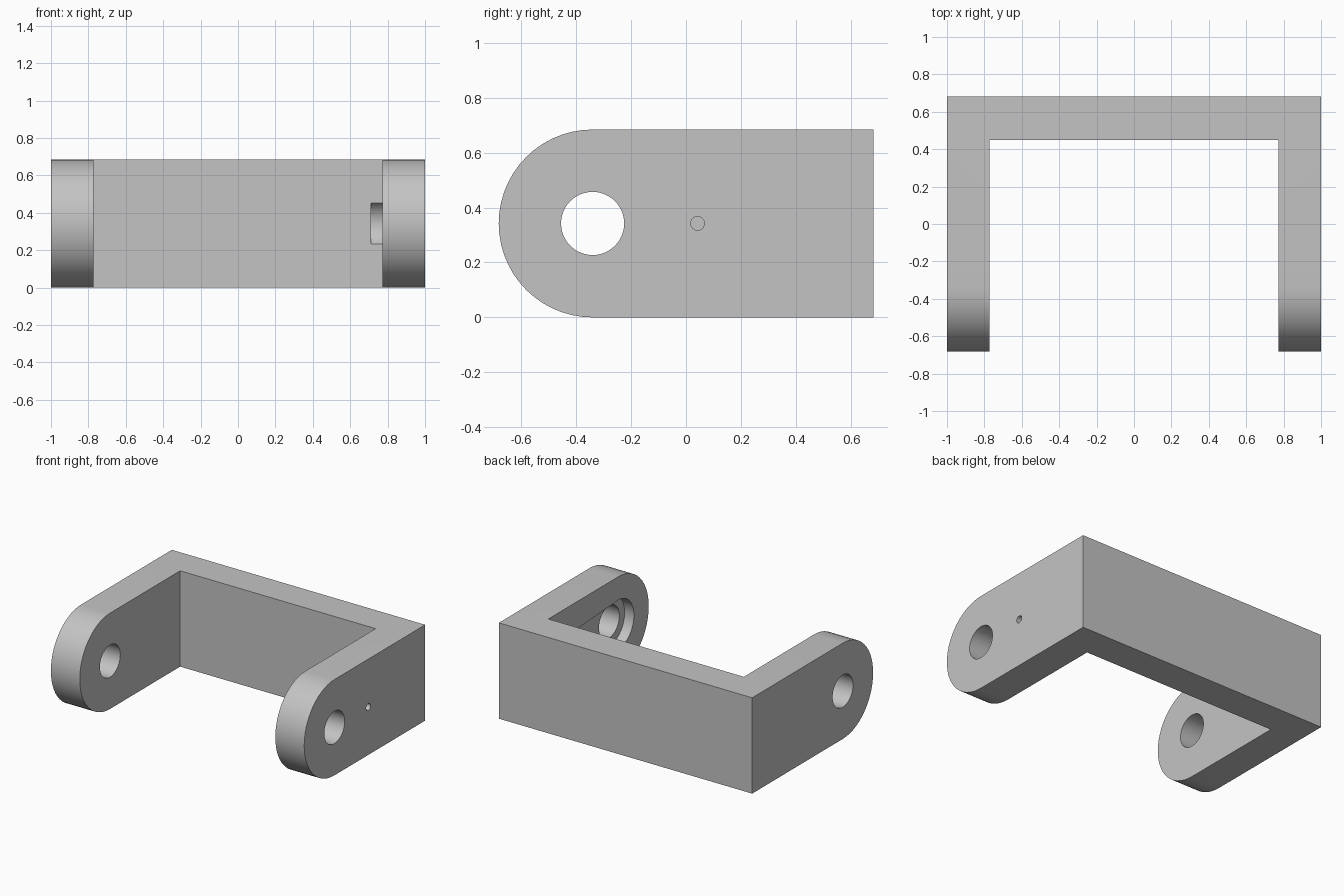
import bpy
import bmesh
from math import sin, cos, pi, acos

cube = bpy.data.objects.get("Cube")
if cube:
    bpy.data.objects.remove(cube, do_unlink=True)

DEPTH = 0.682     # half depth
R = 0.342         # arm end radius and pivot height
PIVOT_Y = -0.34
INNER_X = 0.772   # inner face of the arms
WALL_Y = 0.45     # inner face of the back wall

grey = bpy.data.materials.new("plain_grey")
grey.use_nodes = True
colour = (0.55, 0.55, 0.55, 1)
grey.diffuse_color = colour
grey.node_tree.nodes["Principled BSDF"].inputs["Base Color"].default_value = colour


def arc(y, z, r, start, end, steps):
    """Points of an arc in the YZ plane."""
    angles = [start + (end - start) * i / steps for i in range(steps + 1)]
    return [(y + r * cos(a), z + r * sin(a)) for a in angles]


def prism(name, outline, x0, x1):
    """Extrude a YZ outline along X."""
    bm = bmesh.new()
    face = bm.faces.new([bm.verts.new((x0, y, z)) for y, z in outline])
    moved = bmesh.ops.extrude_face_region(bm, geom=[face])["geom"]
    verts = [v for v in moved if isinstance(v, bmesh.types.BMVert)]
    bmesh.ops.translate(bm, verts=verts, vec=(x1 - x0, 0, 0))
    bmesh.ops.recalc_face_normals(bm, faces=bm.faces)
    mesh = bpy.data.meshes.new(name)
    bm.to_mesh(mesh)
    bm.free()
    mesh.materials.append(grey)
    obj = bpy.data.objects.new(name, mesh)
    bpy.context.collection.objects.link(obj)
    return obj


def cut(target, cutter):
    """Subtract a cutter and discard it."""
    cutter.hide_render = True
    bpy.context.view_layer.objects.active = target
    mod = target.modifiers.new("cut", "BOOLEAN")
    mod.operation = "DIFFERENCE"
    mod.solver = "EXACT"
    mod.object = cutter
    bpy.ops.object.modifier_apply(modifier=mod.name)
    bpy.data.objects.remove(cutter, do_unlink=True)


# Body: rounded front, square back
outline = arc(PIVOT_Y, R, R, pi / 2, 3 * pi / 2, 28)
outline += [(DEPTH, 0), (DEPTH, 2 * R)]
bracket = prism("clevis_bracket", outline, -1, 1)

# Opening between the two arms
cut(bracket, prism("arm_gap", [(-1, -1), (WALL_Y, -1), (WALL_Y, 1), (-1, 1)],
                   -INNER_X, INNER_X))

# Tapered lever pocket on the inside of the left arm, running into the wall
BIG, SMALL, TIP_Y = 0.175, 0.13, 0.38
tangent = acos((BIG - SMALL) / (TIP_Y - PIVOT_Y))
pocket = arc(PIVOT_Y, R, BIG, tangent, 2 * pi - tangent, 32)
pocket += arc(TIP_Y, R, SMALL, -tangent, tangent, 24)
cut(bracket, prism("lever_pocket", pocket, 0.71, 0.845))

# Pivot hole through both arms
cut(bracket, prism("pivot_hole", arc(PIVOT_Y, R, 0.115, 0, 2 * pi, 48)[:-1], -1.2, 1.2))

# Small screw hole in the left arm
cut(bracket, prism("screw_hole", arc(0.042, R, 0.025, 0, 2 * pi, 24)[:-1], 0.7, 1.2))

# Smooth the curved walls, keep the edges crisp
bpy.ops.object.select_all(action="DESELECT")
bracket.select_set(True)
bpy.context.view_layer.objects.active = bracket
bpy.ops.object.shade_smooth_by_angle(angle=pi / 6)
